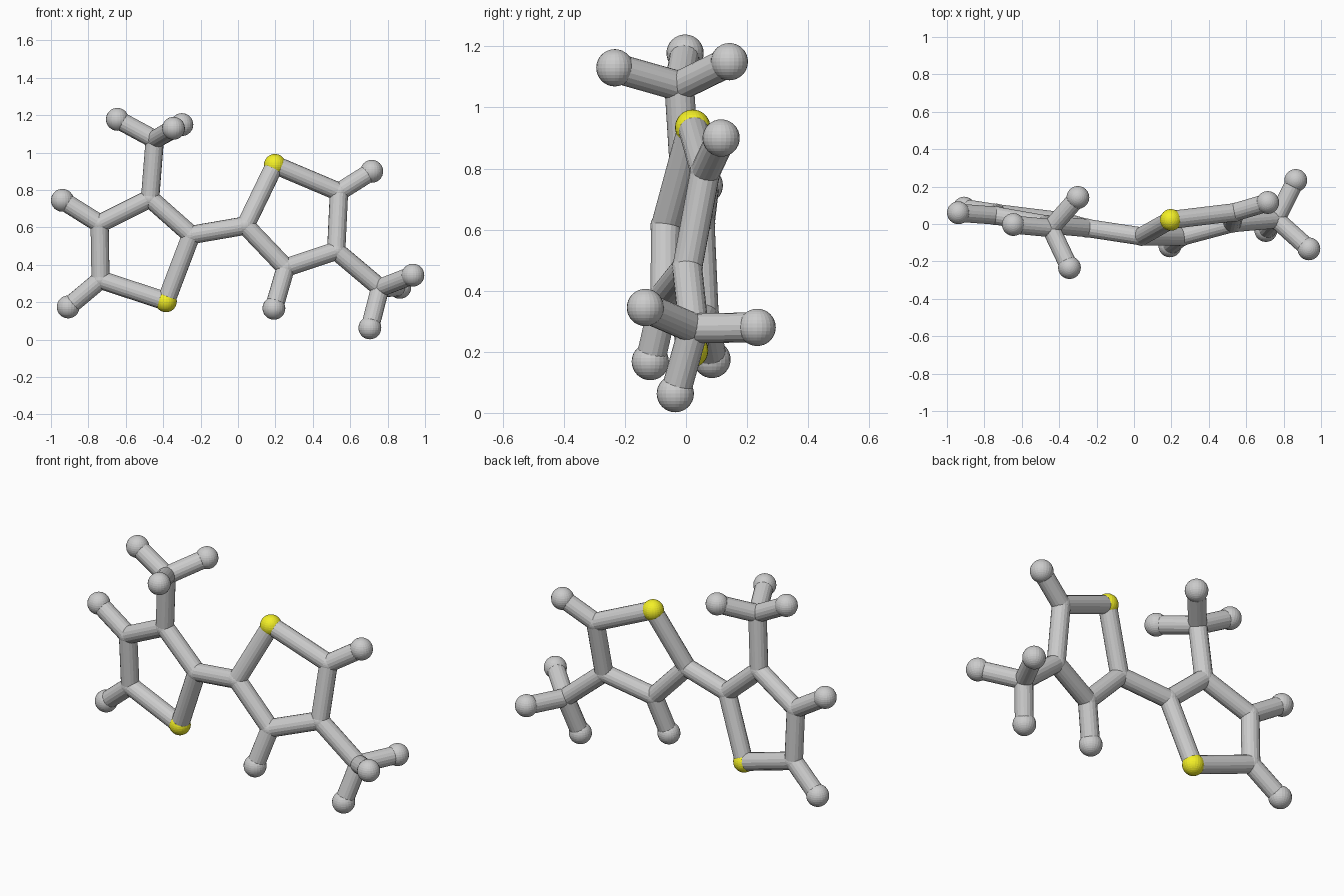
import bpy
from mathutils import Vector

if "Cube" in bpy.data.objects:
    bpy.data.objects.remove(bpy.data.objects["Cube"])

BALL_R, SULFUR_R, JOINT_R, ROD_R = 0.061, 0.058, 0.051, 0.049

# Joint positions: rings, methyl branches, end balls
atoms = {
    # left ring
    "sulfur_left": (-0.385, 0.015, 0.205),
    "joint_link_left": (-0.25, -0.022, 0.56),
    "joint_left_top": (-0.47, -0.002, 0.755),
    "joint_left_upper": (-0.74, 0.045, 0.62),
    "joint_left_lower": (-0.735, 0.058, 0.32),
    "joint_branch_left": (-0.445, -0.022, 1.07),
    "end_left_upper": (-0.939, 0.06, 0.745),
    "end_left_lower": (-0.908, 0.085, 0.175),
    "end_branch_left_a": (-0.645, -0.003, 1.178),
    "end_branch_left_b": (-0.30, 0.142, 1.15),
    "end_branch_left_c": (-0.345, -0.233, 1.13),
    # right ring
    "sulfur_right": (0.197, 0.022, 0.935),
    "joint_link_right": (0.04, -0.066, 0.61),
    "joint_right_lower": (0.255, -0.068, 0.385),
    "joint_right_mid": (0.525, 0.004, 0.475),
    "joint_right_upper": (0.54, 0.063, 0.79),
    "joint_branch_right": (0.76, 0.025, 0.277),
    "end_right_upper": (0.715, 0.115, 0.90),
    "end_right_lower": (0.192, -0.117, 0.168),
    "end_branch_right_a": (0.865, 0.233, 0.28),
    "end_branch_right_b": (0.935, -0.133, 0.345),
    "end_branch_right_c": (0.705, -0.035, 0.063),
}

left_ring = ["sulfur_left", "joint_link_left", "joint_left_top",
             "joint_left_upper", "joint_left_lower"]
right_ring = ["sulfur_right", "joint_link_right", "joint_right_lower",
              "joint_right_mid", "joint_right_upper"]

bonds = [("joint_link_left", "joint_link_right"),
         ("joint_left_top", "joint_branch_left"),
         ("joint_right_mid", "joint_branch_right"),
         ("joint_left_upper", "end_left_upper"),
         ("joint_left_lower", "end_left_lower"),
         ("joint_right_upper", "end_right_upper"),
         ("joint_right_lower", "end_right_lower")]
for ring in (left_ring, right_ring):
    bonds += [(ring[i], ring[(i + 1) % 5]) for i in range(5)]
for side in ("left", "right"):
    bonds += [(f"joint_branch_{side}", f"end_branch_{side}_{k}") for k in "abc"]

yellow = bpy.data.materials.new("yellow")
yellow.diffuse_color = (0.9, 0.87, 0.02, 1)
yellow.use_nodes = True
yellow.node_tree.nodes["Principled BSDF"].inputs["Base Color"].default_value = yellow.diffuse_color

# Balls at every joint and end
for name, pos in atoms.items():
    kind = name.split("_")[0]
    radius = {"end": BALL_R, "sulfur": SULFUR_R, "joint": JOINT_R}[kind]
    bpy.ops.mesh.primitive_uv_sphere_add(segments=24, ring_count=16,
                                         radius=radius, location=pos)
    ball = bpy.context.object
    ball.name = name
    if kind == "sulfur":
        ball.data.materials.append(yellow)

# Rods between them
for i, (a, b) in enumerate(bonds):
    p, q = Vector(atoms[a]), Vector(atoms[b])
    bpy.ops.mesh.primitive_cylinder_add(vertices=18, radius=ROD_R,
                                        depth=(q - p).length, location=(p + q) / 2)
    rod = bpy.context.object
    rod.name = f"rod_{i + 1}"
    rod.rotation_euler = (q - p).to_track_quat("Z", "Y").to_euler()
